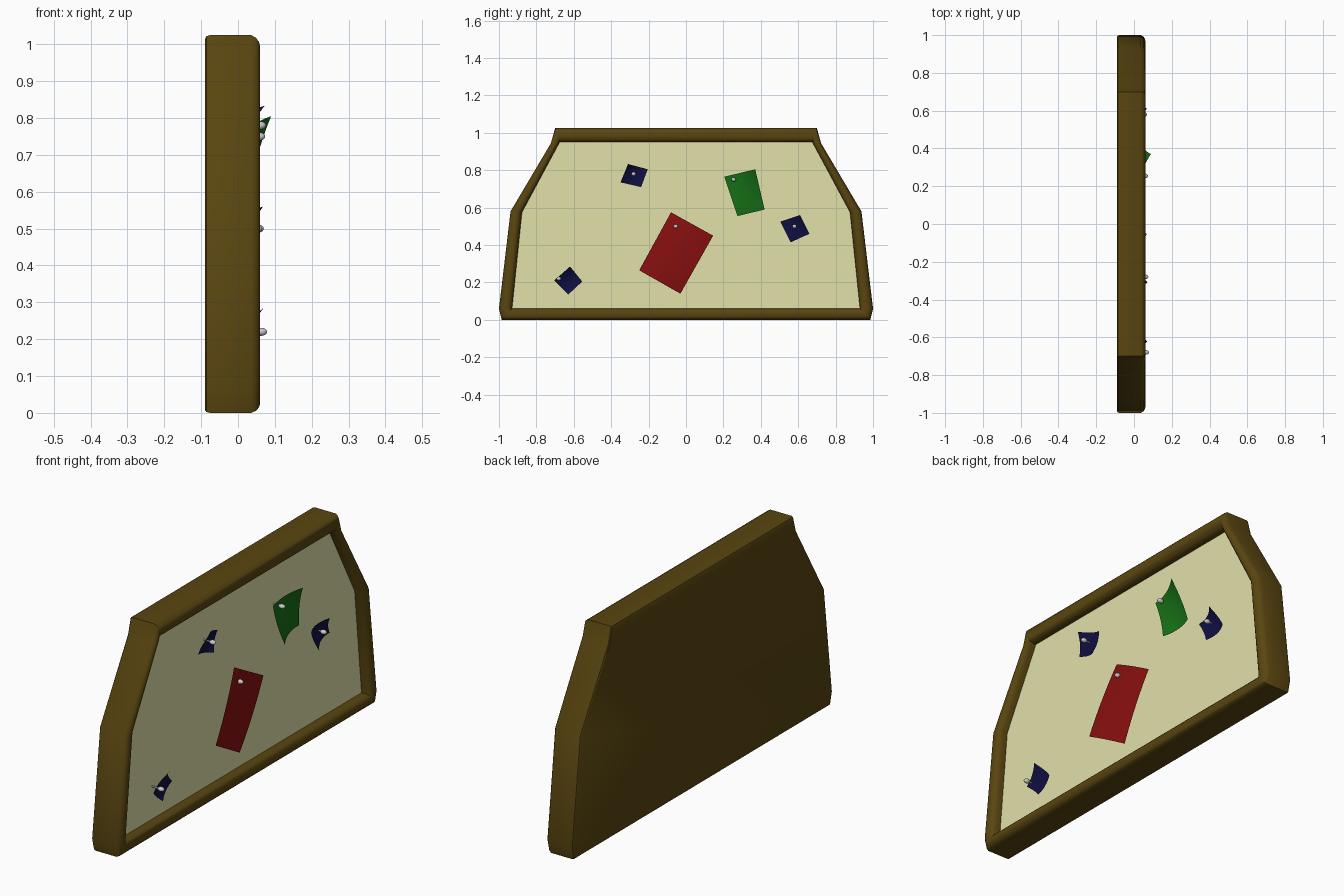
import bpy, bmesh, math
from mathutils import Vector

if "Cube" in bpy.data.objects:
    bpy.data.objects.remove(bpy.data.objects["Cube"])


def material(name, rgb):
    m = bpy.data.materials.new(name)
    m.diffuse_color = (*rgb, 1)
    m.use_nodes = True
    m.node_tree.nodes["Principled BSDF"].inputs["Base Color"].default_value = m.diffuse_color
    return m


wood = material("wood", (0.10, 0.06, 0.005))
cream = material("cream", (0.75, 0.75, 0.40))
red = material("red", (0.25, 0.005, 0.005))
green = material("green", (0.008, 0.16, 0.008))
blue = material("blue", (0.005, 0.005, 0.06))


def finish(name, bm, mat=None, angle=35):
    bmesh.ops.recalc_face_normals(bm, faces=bm.faces)
    me = bpy.data.meshes.new(name)
    bm.to_mesh(me)
    bm.free()
    ob = bpy.data.objects.new(name, me)
    bpy.context.collection.objects.link(ob)
    if mat:
        me.materials.append(mat)
    bpy.ops.object.select_all(action='DESELECT')
    ob.select_set(True)
    bpy.context.view_layer.objects.active = ob
    bpy.ops.object.shade_smooth_by_angle(angle=math.radians(angle))
    return ob


def mirrored(half):
    return [Vector(p) for p in half] + [Vector((-y, z)) for y, z in reversed(half)]


# Outlines of the board in (y, z)
outer = mirrored([(0.985, 0), (1.0, 0.06), (0.938, 0.58), (0.722, 0.945), (0.70, 1.025)])
inner = mirrored([(0.93, 0.06), (0.929, 0.07), (0.877, 0.575), (0.678, 0.945), (0.675, 0.95)])

# Frame: rounded moulding swept from the back, over the front, into the recess
section = [(-0.09, 0.15), (-0.086, 0.04), (-0.076, 0), (0.036, 0), (0.049, 0.10),
           (0.057, 0.25), (0.06, 0.42), (0.06, 0.6), (0.057, 0.75),
           (0.049, 0.9), (0.036, 1), (0.005, 1)]
bm = bmesh.new()
rings = []
for x, t in section:
    rings.append([bm.verts.new((x, *a.lerp(b, t))) for a, b in zip(outer, inner)])
n = len(outer)
for r, s in zip(rings, rings[1:]):
    for i in range(n):
        j = (i + 1) % n
        bm.faces.new((r[i], r[j], s[j], s[i]))
bm.faces.new(rings[0])
finish("board_frame", bm, wood)

# Recessed pin surface
bm = bmesh.new()
bm.faces.new([bm.verts.new((0.013, *p)) for p in inner])
finish("board_panel", bm, cream)


# Curled paper: bilinear patch through four lifted corners, pressed in at the centre
def paper(name, mat, corners, dip, res=10):
    tl, tr, br, bl = [Vector(c) for c in corners]
    bm = bmesh.new()
    g = []
    for i in range(res + 1):
        v = i / res
        row = []
        for j in range(res + 1):
            u = j / res
            p = tl.lerp(tr, u).lerp(bl.lerp(br, u), v)
            p.x -= dip * (1 - (2 * u - 1) ** 2 * (0.5 + 0.5 * (2 * v - 1) ** 2))
            p.x = max(p.x, 0.016)
            row.append(bm.verts.new(p))
        g.append(row)
    for i in range(res):
        for j in range(res):
            bm.faces.new((g[i][j], g[i + 1][j], g[i + 1][j + 1], g[i][j + 1]))
    finish(name, bm, mat, 60)


paper("red_paper", red, [(0.035, -0.08, 0.575), (0.035, 0.145, 0.45),
                         (0.03, -0.03, 0.14), (0.055, -0.25, 0.265)], -0.012)
paper("green_paper", green, [(0.045, 0.205, 0.765), (0.09, 0.37, 0.805),
                             (0.035, 0.42, 0.59), (0.06, 0.275, 0.555)], 0.018)
paper("blue_note_top", blue, [(0.072, -0.31, 0.833), (0.035, -0.205, 0.805),
                              (0.04, -0.24, 0.71), (0.03, -0.35, 0.735)], 0.018)
paper("blue_note_right", blue, [(0.04, 0.505, 0.525), (0.068, 0.61, 0.56),
                                (0.03, 0.66, 0.46), (0.045, 0.56, 0.415)], 0.018)
paper("blue_note_left", blue, [(0.07, -0.62, 0.285), (0.035, -0.555, 0.205),
                               (0.038, -0.63, 0.135), (0.042, -0.705, 0.21)], 0.018)

# Push pins: rounded head on a thin stem
pins = [(0.05, -0.055, 0.50), (0.058, 0.255, 0.75), (0.06, -0.28, 0.78),
        (0.054, 0.58, 0.50), (0.063, -0.68, 0.22)]
for k, (x, y, z) in enumerate(pins, 1):
    bm = bmesh.new()
    head = bmesh.ops.create_uvsphere(bm, u_segments=16, v_segments=10, radius=1)["verts"]
    for v in head:
        v.co = Vector((x + v.co.z * 0.016, y + v.co.x * 0.012, z + v.co.y * 0.011))
    stem = bmesh.ops.create_cone(bm, cap_ends=True, segments=10, radius1=0.004,
                                 radius2=0.004, depth=1)["verts"]
    for v in stem:
        v.co = Vector((0.008 + (v.co.z + 0.5) * (x - 0.008), y + v.co.x, z + v.co.y))
    finish(f"push_pin_{k}", bm)
